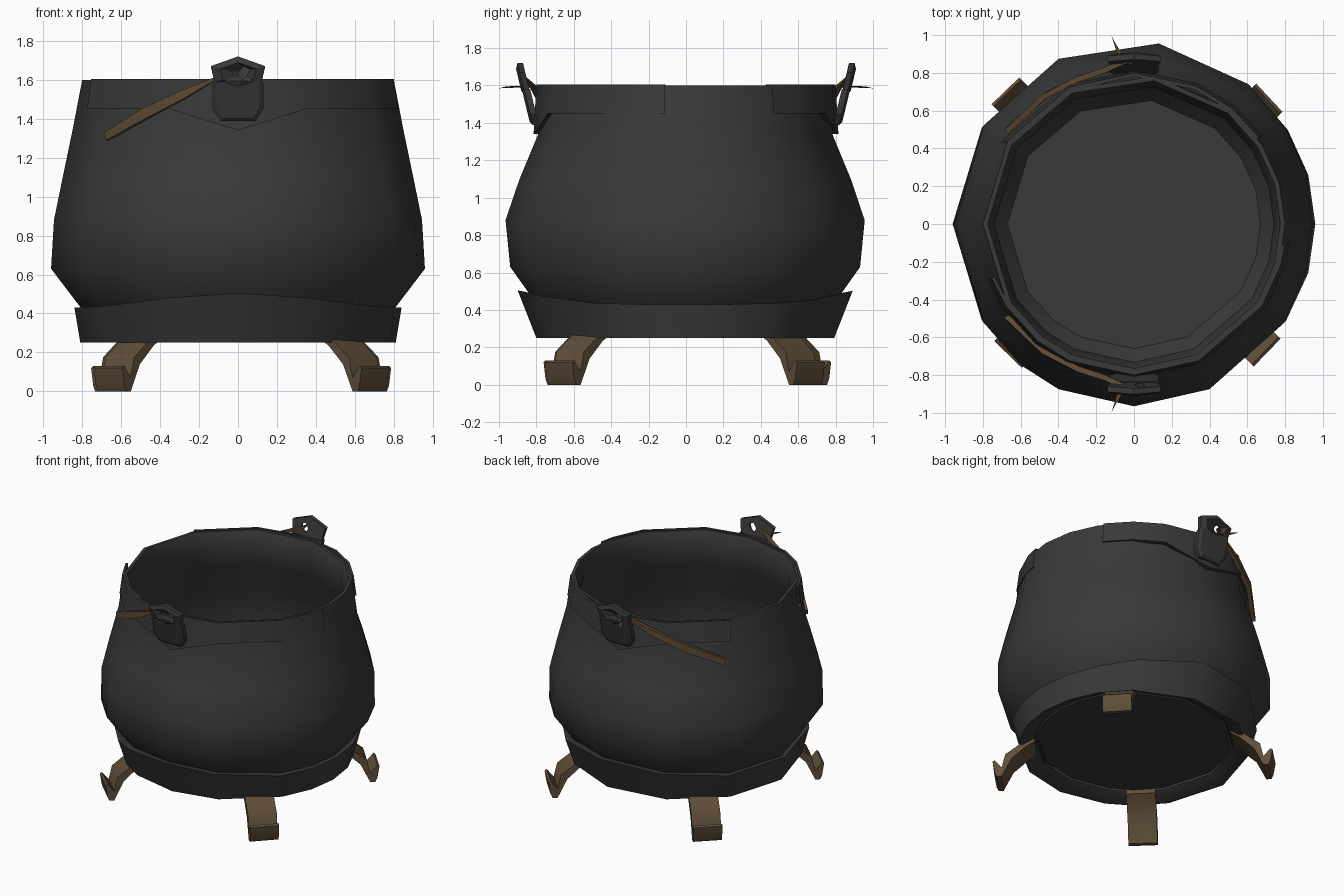
import bpy, bmesh, math
from mathutils import Vector

if "Cube" in bpy.data.objects:
    bpy.data.objects.remove(bpy.data.objects["Cube"])


def material(name, rgb):
    m = bpy.data.materials.new(name)
    m.use_nodes = True
    m.diffuse_color = (*rgb, 1)
    m.node_tree.nodes["Principled BSDF"].inputs["Base Color"].default_value = (*rgb, 1)
    return m


IRON = material("dark iron", (0.041, 0.041, 0.042))
BROWN = material("worn brown", (0.115, 0.076, 0.041))
STRAP = material("strap brown", (0.112, 0.07, 0.035))

# Uneven, hand-cut facets around the pot
ANGLES = [0, 16, 32, 50, 82, 115, 147, 180, 213, 231, 245, 270, 295, 327, 344]


def finish(name, bm, mat, smooth=40):
    bmesh.ops.recalc_face_normals(bm, faces=bm.faces)
    mesh = bpy.data.meshes.new(name)
    bm.to_mesh(mesh)
    bm.free()
    mesh.materials.append(mat)
    if smooth:
        mesh.shade_smooth()
        mesh.set_sharp_from_angle(angle=math.radians(smooth))
    obj = bpy.data.objects.new(name, mesh)
    bpy.context.collection.objects.link(obj)
    return obj


def skin(name, rows, mat, closed=True, smooth=40, caps=()):
    """Bridge rows of points with quads, optionally capping some rows."""
    bm = bmesh.new()
    rings = [[bm.verts.new(p) for p in row] for row in rows]
    n = len(rings[0])
    for a, b in zip(rings, rings[1:]):
        for i in range(n if closed else n - 1):
            j = (i + 1) % n
            bm.faces.new((a[i], a[j], b[j], b[i]))
    for c in caps:
        bm.faces.new(rings[c])
    return finish(name, bm, mat, smooth)


def ring(rx, ry, z, angles=ANGLES, rise=0):
    """Oval ring; rise lifts it toward the front and back."""
    out = []
    for d in angles:
        c, s = math.cos(math.radians(d)), math.sin(math.radians(d))
        out.append((rx * c, ry * s, z + rise * s ** 4))
    return out


# Pot: thin shell, outer belly up to the rim, over the lip and down to the floor
pot = [(.68, .67, .30), (.80, .79, .42), (.96, .94, .63), (.945, .965, .88),
       (.90, .89, 1.10), (.85, .79, 1.34), (.80, .79, 1.60), (.775, .765, 1.60),
       (.74, .73, 1.50), (.80, .765, 1.34), (.87, .87, 1.10), (.92, .93, .88),
       (.93, .91, .64), (.78, .77, .45), (.67, .66, .31)]
skin("pot_body", [ring(*p) for p in pot], IRON, smooth=43, caps=(0, -1))

# Flared foot band with peaks at front and back
skin("base_band", [ring(.80, .83, .43, rise=.06), ring(.84, .90, .43, rise=.075),
                   ring(.81, .80, .25), ring(.79, .78, .25), ring(.70, .69, .30)], IRON)


# Collar plates under the rim, dipping to a point below each lug
def collar(name, angles, dip_angle):
    def low(r):
        pts = ring(r + .015, r, 1.45, angles)
        return [(x, y, 1.34 if d == dip_angle else z) for (x, y, z), d in zip(pts, angles)]
    top_in, top_out = ring(.79, .78, 1.605, angles), ring(.808, .80, 1.605, angles)
    skin(name, [top_in, top_out, low(.815), low(.78), top_in], IRON, closed=False, smooth=30)


collar("front_collar", [201, 213, 231, 245, 270, 295, 327, 344, 352], 270)
collar("back_collar", [35, 50, 66, 90, 115, 147], 90)


# Lugs: pierced head above a shield-shaped plate, leaning outward
def lug_row(outline, side, offset):
    return [(-side * x, side * (.80 + .24 * (z - 1.36) + offset), z) for x, z in outline]


HEAD = [(0, 1.72), (.14, 1.67), (.12, 1.58), (0, 1.54), (-.12, 1.58), (-.14, 1.67)]
HOLE = [(.03, 1.67), (.06, 1.655), (.045, 1.62), (.025, 1.605), (.004, 1.62), (.002, 1.64)]
SHIELD = [(.13, 1.58), (.13, 1.45), (.09, 1.39), (-.09, 1.39), (-.13, 1.45), (-.13, 1.58)]


def tapered(outline, k):
    return [(x * k, 1.63 + (z - 1.63) * k) for x, z in outline]


def strap(name, pts, widths, t, mat):
    """Flat strap with a box section; widths are heights along it, t is thickness."""
    rows = []
    for i, (p, w) in enumerate(zip(pts, widths)):
        along = (Vector(pts[min(i + 1, len(pts) - 1)]) - Vector(pts[max(i - 1, 0)])).normalized()
        out = Vector((p[0], p[1], 0)).normalized()
        up = along.cross(out).normalized()
        rows.append([Vector(p) + up * a * w / 2 + out * b * t / 2
                     for a, b in ((1, -1), (1, 1), (-1, 1), (-1, -1))])
    skin(name, rows, mat, smooth=25, caps=(0, -1))


for side, label in ((-1, "front"), (1, "back")):
    skin(label + "_lug_head",
         [lug_row(HEAD, side, -.015), lug_row(HEAD, side, .015),
          lug_row(tapered(HEAD, .65), side, .03), lug_row(HOLE, side, .0),
          lug_row(HOLE, side, -.015), lug_row(HEAD, side, -.015)], IRON, smooth=20)
    skin(label + "_lug_plate",
         [lug_row(SHIELD, side, -.02), lug_row(SHIELD, side, .012),
          lug_row([(x * .85, z + .015) for x, z in SHIELD], side, .025)],
         IRON, smooth=20, caps=(0, -1))
    # Carrying strap hugging the pot, widening away from the lug
    strap(label + "_strap",
          [(-.03, side * .87, 1.64), (-.15, side * .815, 1.59), (-.29, side * .77, 1.52),
           (-.47, side * .68, 1.43), (-.67, side * .495, 1.31)],
          (.012, .02, .045, .055, .045), .03, STRAP)
    # Loose sliver of strap poking out through the lug
    bm = bmesh.new()
    bm.faces.new([bm.verts.new(p) for p in
                  ((-.04, side * .86, 1.60), (-.08, side * .87, 1.59), (-.12, side * 1.0, 1.585),
                   (-.10, side * .96, 1.595))])
    finish(label + "_strap_end", bm, STRAP, 0)


# Legs: thin bent bars with an upturned toe, as (radius, height) outlines
LEG = [(.70, .31), (.79, .265), (.91, .175), (.935, .07), (.985, .13), (1.0, .12),
       (.985, .03), (.97, 0), (.935, 0), (.865, .14), (.76, .235), (.70, .27)]
for deg, label, reach in ((43, "back_left", .98), (134, "back_right", .98),
                          (226, "front_right", .96), (316, "front_left", .98)):
    a = math.radians(deg)
    out, across = Vector((math.cos(a), math.sin(a), 0)), Vector((-math.sin(a), math.cos(a), 0))
    rows = [[out * r * reach + across * w + Vector((0, 0, z)) for r, z in LEG]
            for w in (-.102, .102)]
    skin(label + "_leg", rows, BROWN, smooth=50, caps=(0, -1))
